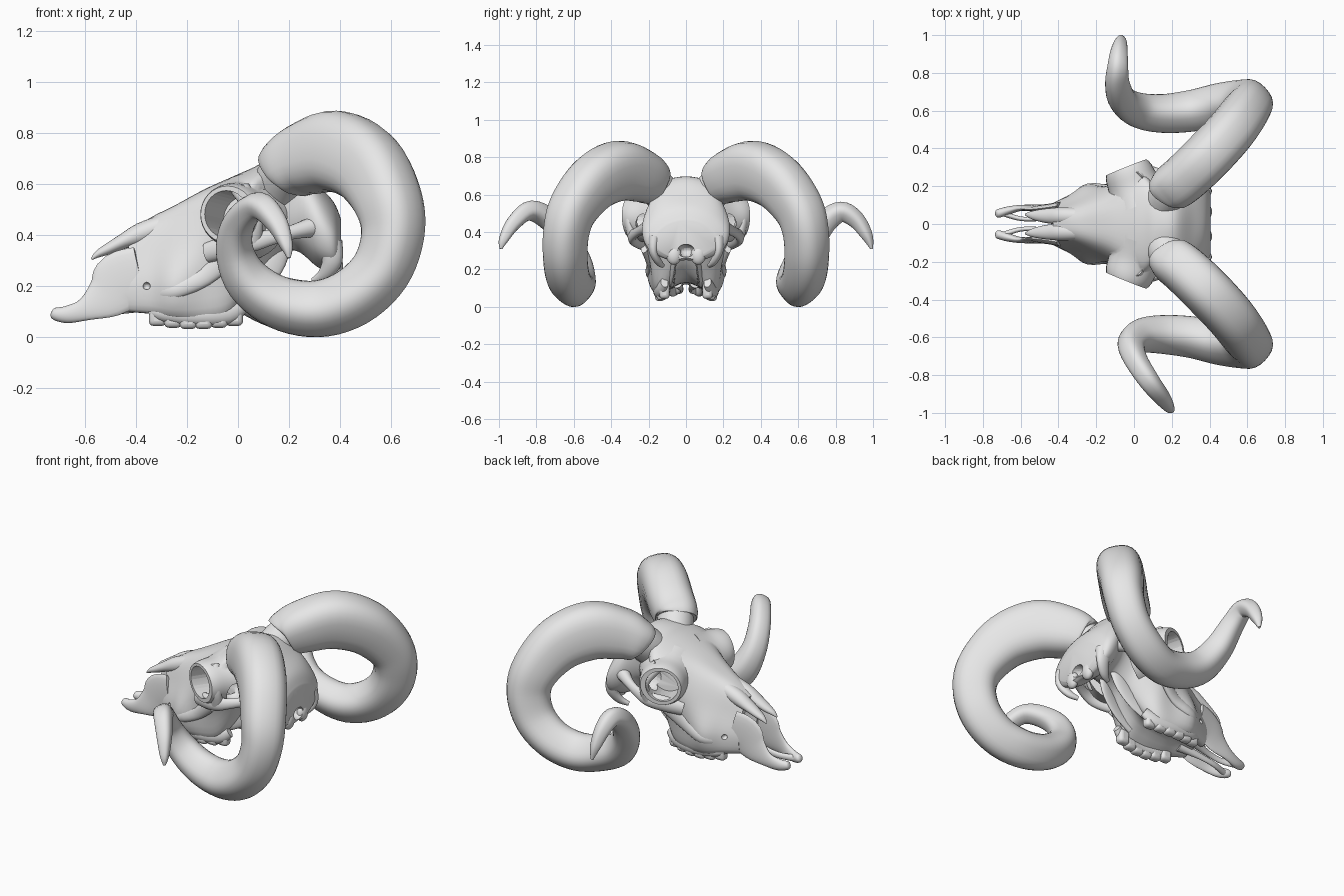
import bpy, bmesh, math
from mathutils import Vector

bone = bpy.data.materials.new("pale_grey_bone")
bone.diffuse_color = (0.8, 0.8, 0.8, 1)


def spline(p, n, closed=False):
    """Catmull-Rom curve through tuples of any length."""
    m, out = len(p), []
    for i in range(m if closed else m - 1):
        q = [p[(i + j) % m] if closed else p[min(max(i + j, 0), m - 1)] for j in (-1, 0, 1, 2)]
        for k in range(n):
            t = k / n
            out.append(tuple(0.5 * (2 * b + (c - a) * t + (2 * a - 5 * b + 4 * c - d) * t * t
                                    + (3 * b - a - 3 * c + d) * t ** 3) for a, b, c, d in zip(*q)))
    if not closed:
        out.append(tuple(p[-1]))
    return out


def skin(name, rings, angle=50):
    """Join a stack of rings into a closed smooth mesh."""
    bm = bmesh.new()
    vs = [[bm.verts.new(co) for co in r] for r in rings]
    n = len(vs[0])
    for a, b in zip(vs, vs[1:]):
        for i in range(n):
            bm.faces.new((a[i], a[(i + 1) % n], b[(i + 1) % n], b[i]))
    bm.faces.new(vs[0])
    bm.faces.new(vs[-1][::-1])
    bmesh.ops.recalc_face_normals(bm, faces=bm.faces[:])
    me = bpy.data.meshes.new(name)
    bm.to_mesh(me)
    bm.free()
    ob = bpy.data.objects.new(name, me)
    bpy.context.collection.objects.link(ob)
    return finish(ob, angle)


def finish(ob, angle=50):
    ob.data.materials.clear()
    ob.data.materials.append(bone)
    bpy.ops.object.select_all(action='DESELECT')
    ob.select_set(True)
    bpy.context.view_layer.objects.active = ob
    bpy.ops.object.shade_smooth_by_angle(angle=math.radians(angle))
    return ob


def tube(name, pts, s=1, steps=4, sides=20, power=1.0, up=(0, 0, 1)):
    """Sweep an oval along (x, y, z, up radius, side radius) points; s mirrors y."""
    d = spline([(x, y * s, z, a, b) for x, y, z, a, b in pts], steps)
    c = [Vector(q[:3]) for q in d]
    nrm, rings = Vector(up), []
    for i, q in enumerate(d):
        t = (c[min(i + 1, len(c) - 1)] - c[max(i - 1, 0)]).normalized()
        nrm = (nrm - t * nrm.dot(t)).normalized()
        side = t.cross(nrm)
        ring = []
        for k in range(sides):
            u = 2 * math.pi * k / sides
            cu, su = math.cos(u), math.sin(u)
            ring.append(c[i] + nrm * (math.copysign(abs(cu) ** power, cu) * q[3])
                        + side * (math.copysign(abs(su) ** power, su) * q[4]))
        rings.append(ring)
    return skin(name, rings)


# Skull: per station x, top z, four (y, z) side points, underside centre z
stations = [
    (-.43, .41, .05, .40, .085, .30, .11, .19, .09, .10, .12),
    (-.34, .47, .07, .445, .115, .33, .155, .20, .13, .09, .13),
    (-.25, .515, .09, .49, .155, .36, .21, .20, .155, .07, .13),
    (-.13, .58, .13, .55, .20, .41, .195, .23, .155, .065, .14),
    (-.03, .625, .20, .585, .25, .46, .195, .26, .14, .09, .16),
    (.05, .66, .23, .61, .26, .48, .18, .33, .10, .20, .22),
    (.12, .69, .18, .64, .18, .50, .14, .38, .07, .30, .30),
    (.22, .69, .16, .64, .18, .52, .15, .41, .07, .35, .34),
    (.31, .60, .16, .57, .23, .46, .20, .34, .09, .28, .28),
    (.375, .53, .13, .50, .22, .41, .20, .31, .09, .25, .25),
    (.405, .46, .09, .44, .16, .38, .15, .31, .06, .26, .26)]
rings = []
for x, top, y1, z1, y2, z2, y3, z3, y4, z4, low in spline(stations, 5):
    half = [(y1, z1), (y2, z2), (y3, z3), (y4, z4)]
    loop = [(0, top)] + half + [(0, low)] + [(-y, z) for y, z in reversed(half)]
    rings.append([(x, y, z) for y, z in spline(loop, 5, True)])
skull = skin("skull", rings)


# Shape the skull: add flared eye sockets, then cut sockets and openings
def combine(ob, how='DIFFERENCE'):
    ob.hide_render = True
    m = skull.modifiers.new("shape", 'BOOLEAN')
    m.operation, m.solver, m.object = how, 'EXACT', ob
    bpy.ops.object.select_all(action='DESELECT')
    skull.select_set(True)
    bpy.context.view_layer.objects.active = skull
    bpy.ops.object.modifier_apply(modifier=m.name)
    bpy.data.objects.remove(ob)


def ball(loc, scale):
    bpy.ops.mesh.primitive_uv_sphere_add(segments=24, ring_count=14, radius=1, location=loc, scale=scale)
    return bpy.context.object


for s in (1, -1):
    combine(tube("socket_flare", [(.035, .11, .47, .17, .17), (.0, .20, .475, .135, .14),
                                  (-.028, .27, .48, .122, .128), (-.04, .30, .48, .112, .115)],
                 s, sides=32), 'UNION')
for s in (1, -1):
    aim = Vector((-.38, s * .92, .1)).to_track_quat('Z', 'Y').to_euler()
    bpy.ops.mesh.primitive_cylinder_add(vertices=32, radius=.092, depth=.36,
                                        location=(-.04, s * .285, .48), rotation=aim)
    combine(bpy.context.object)
    # gap behind the socket, and nerve opening
    combine(ball((.10, s * .20, .45), (.07, .07, .07)))
    combine(ball((-.36, s * .155, .2), (.016, .03, .016)))
combine(ball((-.45, 0, .25), (.15, .065, .12)))
combine(ball((.41, 0, .30), (.06, .045, .035)))
finish(skull)

# Paired bones
for s in (1, -1):
    tube("cheek_arch", [(-.12, .20, .33, .04, .03), (-.02, .26, .36, .045, .03), (.06, .285, .375, .04, .025),
                        (.13, .275, .39, .03, .02), (.21, .24, .41, .028, .025), (.29, .19, .43, .04, .04)], s)
    tube("brow_post", [(.01, .25, .58, .04, .03), (.065, .305, .48, .03, .025), (.06, .285, .37, .035, .025)],
         s, up=(1, 0, 0))
    tube("face_ridge", [(-.31, .15, .17, .03, .02), (-.24, .19, .185, .035, .025), (-.13, .19, .24, .04, .02),
                        (-.03, .22, .32, .04, .02)], s)
    tube("upper_muzzle_plate", [(-.38, .10, .235, .12, .02), (-.46, .088, .21, .122, .018),
                                (-.52, .085, .155, .088, .016), (-.60, .085, .108, .045, .016),
                                (-.67, .07, .088, .034, .022), (-.72, .055, .09, .024, .022),
                                (-.733, .052, .092, .01, .01)], s)
    tube("inner_muzzle_strut", [(-.69, .055, .085, .02, .015), (-.60, .028, .09, .018, .012),
                                (-.50, .028, .105, .02, .013), (-.36, .05, .13, .03, .03)], s)
    tube("nasal_bone", [(-.28, .04, .44, .045, .045), (-.38, .042, .405, .043, .046),
                        (-.45, .043, .375, .03, .04), (-.51, .045, .345, .022, .03),
                        (-.55, .048, .325, .014, .018), (-.575, .05, .305, .004, .005)], s)
    tube("palate_wing", [(-.05, .08, .15, .05, .02), (.05, .07, .20, .05, .014), (.13, .06, .28, .05, .014),
                         (.17, .05, .36, .04, .02)], s)
    tube("skull_base_process", [(.36, .17, .37, .05, .04), (.37, .175, .30, .04, .025),
                                (.34, .15, .245, .028, .02), (.295, .125, .22, .012, .012)], s, up=(1, 0, 0))
    finish(ball((.385, s * .065, .275), (.028, .04, .05))).name = "neck_joint"
    # Gum ridge and cheek teeth
    tube("gum_ridge", [(-.345, .115, .10, .02, .02), (-.28, .13, .095, .04, .035), (-.16, .14, .085, .043, .035),
                       (-.04, .13, .095, .045, .03), (.025, .115, .13, .03, .02)], s)
    for i in range(6):
        t = i / 5
        bpy.ops.mesh.primitive_cube_add(size=1, location=(
            -.315 + .30 * t, s * (.115 + .025 * math.sin(math.pi * t)), .085 - .012 * math.sin(math.pi * t)),
            scale=(.07, .055, .085))
        tooth = bpy.context.object
        tooth.name = "cheek_tooth"
        bpy.ops.object.transform_apply(location=False, rotation=False, scale=True)
        b = tooth.modifiers.new("round", 'BEVEL')
        b.width, b.segments = .02, 3
        finish(tooth)
    # Bony core under each horn
    tube("horn_core", [(.15, .10, .58, .10, .10), (.185, .165, .645, .10, .10), (.24, .215, .69, .10, .10)], s)

# Horns: shared curl, then a different tip on each side
curl = [(.188, .18, .653, .108, .108), (.20, .192, .664, .122, .122), (.27, .245, .70, .142, .128),
        (.39, .36, .727, .16, .13), (.51, .49, .665, .15, .127), (.59, .60, .53, .13, .12),
        (.607, .64, .40, .12, .11), (.56, .645, .26, .115, .105), (.45, .63, .155, .11, .105),
        (.31, .60, .11, .106, .10), (.16, .585, .135, .097, .095)]
near_tip = [(.04, .59, .22, .085, .085), (-.013, .63, .34, .067, .07), (.005, .71, .45, .058, .06),
            (.08, .83, .515, .052, .05), (.15, .92, .45, .042, .04), (.19, .975, .36, .025, .025),
            (.2, .99, .31, .007, .007)]
far_tip = [(.03, .60, .20, .088, .088), (-.055, .65, .32, .076, .076), (-.087, .74, .45, .06, .063),
           (-.086, .83, .507, .052, .052), (-.08, .91, .465, .043, .043), (-.07, .968, .38, .028, .03),
           (-.065, .993, .31, .007, .007)]
tube("front_side_horn", curl + near_tip, -1, steps=5, sides=28, power=.78)
tube("back_side_horn", curl + far_tip, 1, steps=5, sides=28, power=.78)
